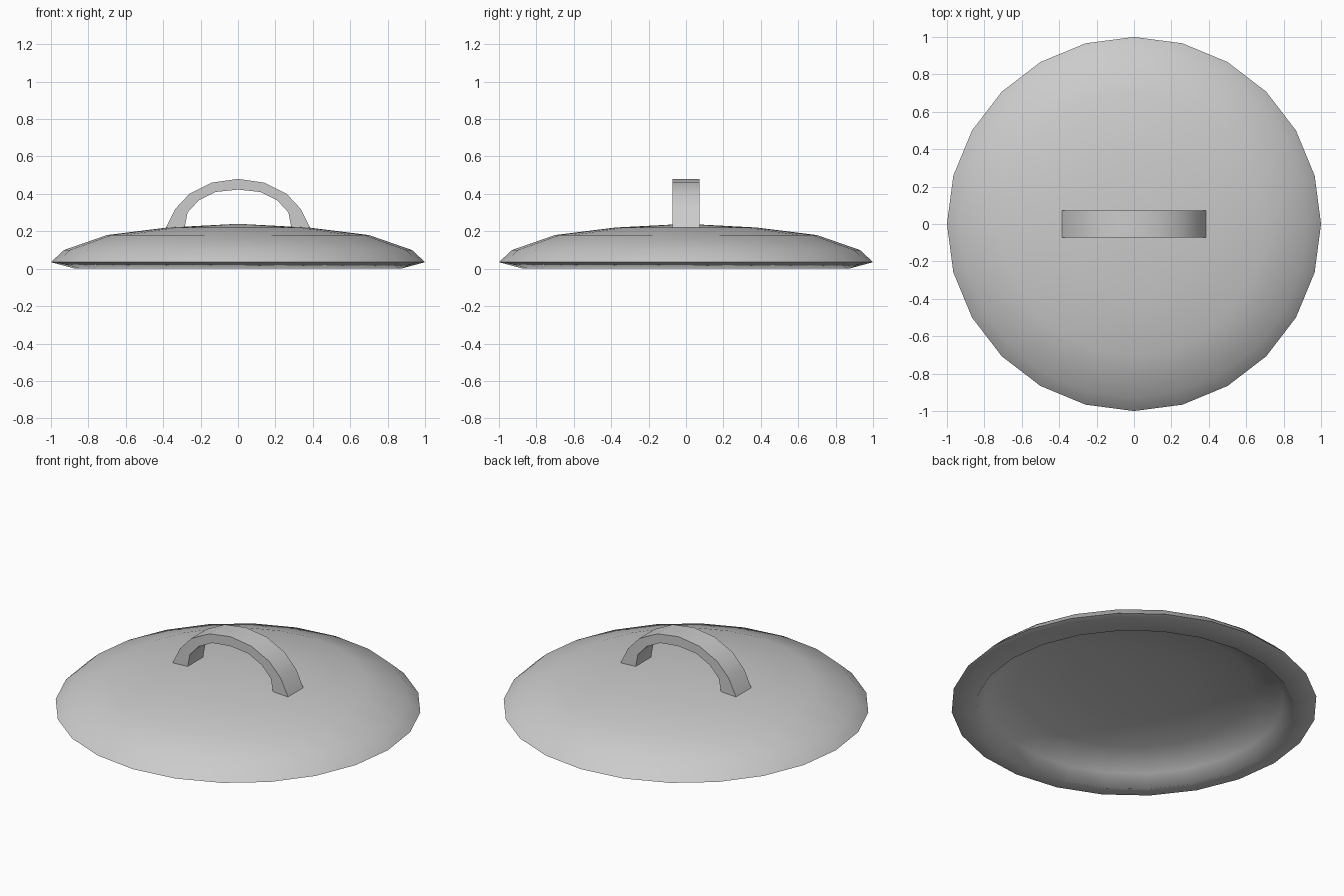
import bpy, bmesh, math

cube = bpy.data.objects.get("Cube")
if cube:
    bpy.data.objects.remove(cube, do_unlink=True)

grey = bpy.data.materials.new("light grey")
grey.use_nodes = True
colour = (0.6, 0.6, 0.6, 1)
grey.diffuse_color = colour
grey.node_tree.nodes["Principled BSDF"].inputs["Base Color"].default_value = colour


def add_object(name, bm):
    bmesh.ops.recalc_face_normals(bm, faces=bm.faces)
    for face in bm.faces:
        face.smooth = True
    mesh = bpy.data.meshes.new(name)
    bm.to_mesh(mesh)
    bm.free()
    mesh.materials.append(grey)
    obj = bpy.data.objects.new(name, mesh)
    bpy.context.collection.objects.link(obj)
    return obj


# Lid: domed shell turned from a closed profile, with a crisp outer rim
SIDES = 24
profile = [(0, 0.24), (0.38, 0.22), (0.7, 0.18), (0.93, 0.1), (1, 0.035),
           (0.87, 0), (0.82, 0.07), (0.65, 0.14), (0.36, 0.18), (0, 0.2)]
bm = bmesh.new()
verts = [bm.verts.new((r, 0, z)) for r, z in profile]
edges = [bm.edges.new(pair) for pair in zip(verts, verts[1:])]
bmesh.ops.spin(bm, geom=verts + edges, cent=(0, 0, 0), axis=(0, 0, 1),
               angle=math.tau, steps=SIDES, use_duplicate=False)
bmesh.ops.remove_doubles(bm, verts=bm.verts, dist=0.001)
for edge in bm.edges:
    if all(math.hypot(v.co.x, v.co.y) > 0.98 for v in edge.verts):
        edge.smooth = False
add_object("lid", bm)

# Handle: flat strap bent into an arch, mirrored about its crown
outer = [(0.385, 0.22), (0.335, 0.32), (0.26, 0.4), (0.14, 0.46), (0, 0.48)]
inner = [(0.285, 0.22), (0.27, 0.3), (0.21, 0.365), (0.12, 0.41), (0, 0.423)]


def full_arch(half):
    return half + [(-x, z) for x, z in half[-2::-1]]


bm = bmesh.new()
top, under = [[bm.verts.new((x, -0.073, z)) for x, z in full_arch(h)]
              for h in (outer, inner)]
for i in range(len(top) - 1):
    bm.faces.new((top[i], top[i + 1], under[i + 1], under[i]))
result = bmesh.ops.extrude_face_region(bm, geom=bm.faces[:], use_keep_orig=True)
moved = [g for g in result["geom"] if isinstance(g, bmesh.types.BMVert)]
bmesh.ops.translate(bm, verts=moved, vec=(0, 0.146, 0))
handle = add_object("handle", bm)
bpy.ops.object.select_all(action="DESELECT")
handle.select_set(True)
bpy.context.view_layer.objects.active = handle
bpy.ops.object.shade_smooth_by_angle(angle=math.radians(40))
